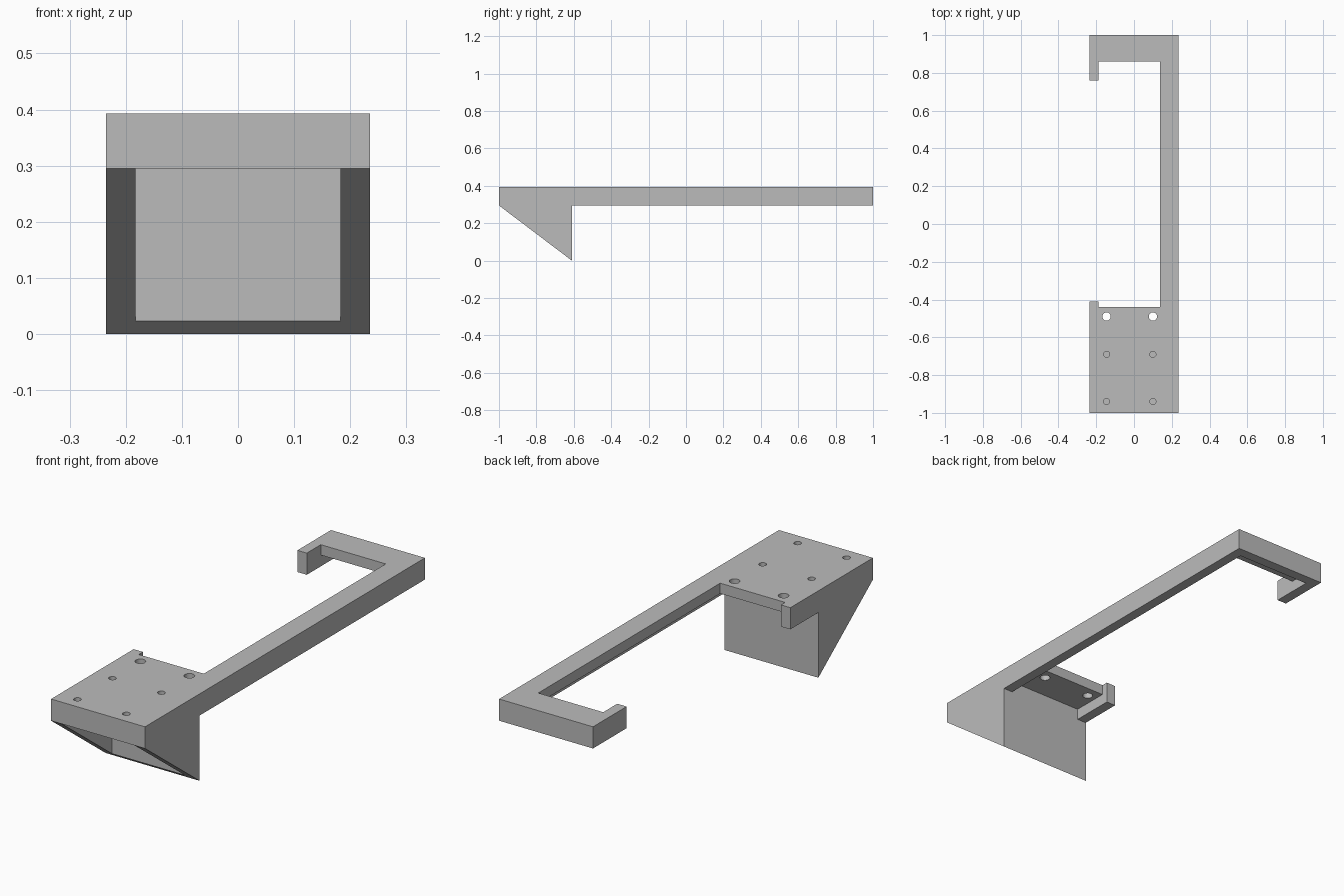
import bpy, bmesh
from math import pi
from mathutils import Matrix, Vector

if "Cube" in bpy.data.objects:
    bpy.data.objects.remove(bpy.data.objects["Cube"])

grey = bpy.data.materials.new("plain grey")
grey.use_nodes = True
grey.diffuse_color = (0.5, 0.5, 0.5, 1)
grey.node_tree.nodes["Principled BSDF"].inputs["Base Color"].default_value = (0.5, 0.5, 0.5, 1)

W, WALL = 0.235, 0.047           # half width, wall thickness
IN = W - WALL                    # inner side of the walls
BOTTOM, MID, TOP = 0.295, 0.346, 0.393
BAR = 0.137                      # inner edge of the long bar
HEEL = -0.61                     # back of the wedge


def prism(name, points, extrude):
    """Extrude a closed outline along a vector."""
    bm = bmesh.new()
    face = bm.faces.new([bm.verts.new(p) for p in points])
    new = bmesh.ops.extrude_face_region(bm, geom=[face])["geom"]
    bmesh.ops.translate(bm, vec=Vector(extrude),
                        verts=[v for v in new if isinstance(v, bmesh.types.BMVert)])
    bmesh.ops.recalc_face_normals(bm, faces=bm.faces)
    return finish(name, bm)


def finish(name, bm):
    mesh = bpy.data.meshes.new(name)
    bm.to_mesh(mesh)
    bm.free()
    mesh.materials.append(grey)
    obj = bpy.data.objects.new(name, mesh)
    bpy.context.collection.objects.link(obj)
    return obj


def slab(name, outline, low, high):
    return prism(name, [(x, y, low) for x, y in outline], (0, 0, high - low))


def combine(target, tool, operation):
    """Apply a boolean and drop the tool."""
    mod = target.modifiers.new(operation, "BOOLEAN")
    mod.operation, mod.object, mod.solver = operation, tool, "EXACT"
    bpy.context.view_layer.update()
    graph = bpy.context.evaluated_depsgraph_get()
    mesh = bpy.data.meshes.new_from_object(target.evaluated_get(graph))
    target.modifiers.clear()
    target.data = mesh
    bpy.data.objects.remove(tool)


# Top plate: mounting pad, long bar and hooked end
bracket = slab("bracket", [
    (-W, -1), (W, -1), (W, 1), (-W, 1), (-W, 0.76), (-IN, 0.76), (-IN, 0.86),
    (BAR, 0.86), (BAR, -0.44), (-IN, -0.44), (-IN, -0.41), (-W, -0.41)], MID, TOP)

# Outer wall below the bar and hook, overlapping into the wedge
outer_wall = slab("outer_wall", [
    (IN, HEEL - 0.02), (W, HEEL - 0.02), (W, 1), (-W, 1), (-W, 0.76),
    (-IN, 0.76), (-IN, 1 - WALL), (IN, 1 - WALL)], BOTTOM, MID)
combine(bracket, outer_wall, "UNION")

# Short wall and stub on the other side of the pad
short_wall = slab("short_wall", [
    (-W, HEEL - 0.02), (-IN, HEEL - 0.02), (-IN, -0.41), (-W, -0.41)], BOTTOM, MID)
combine(bracket, short_wall, "UNION")

# Wedge below the pad
wedge = prism("wedge", [(-W, -1, MID), (-W, -1, BOTTOM), (-W, HEEL, 0), (-W, HEEL, MID)],
              (2 * W, 0, 0))
combine(bracket, wedge, "UNION")

# Hollow of the wedge, open on the slope
pocket = slab("pocket", [(-0.183, -1.1), (0.183, -1.1), (0.183, HEEL - 0.03),
                         (-0.183, HEEL - 0.03)], -0.1, BOTTOM)
combine(bracket, pocket, "DIFFERENCE")

# Screw holes: two through holes at the back, four blind ones
for y, radius in ((-0.49, 0.022), (-0.69, 0.016), (-0.94, 0.016)):
    for x in (-0.145, 0.1):
        bm = bmesh.new()
        bmesh.ops.create_cone(bm, cap_ends=True, segments=32, radius1=radius,
                              radius2=radius, depth=0.1,
                              matrix=Matrix.Translation((x, y, MID + 0.05)))
        if y > HEEL:
            bmesh.ops.translate(bm, vec=(0, 0, -0.02), verts=bm.verts)
        combine(bracket, finish("hole", bm), "DIFFERENCE")

# Merge coplanar pieces and keep edges sharp
bm = bmesh.new()
bm.from_mesh(bracket.data)
bmesh.ops.remove_doubles(bm, verts=bm.verts, dist=0.0001)
bmesh.ops.dissolve_limit(bm, angle_limit=pi / 180, verts=bm.verts, edges=bm.edges)
bm.to_mesh(bracket.data)
bm.free()
bpy.ops.object.select_all(action="DESELECT")
bracket.select_set(True)
bpy.context.view_layer.objects.active = bracket
bpy.ops.object.shade_smooth_by_angle()
